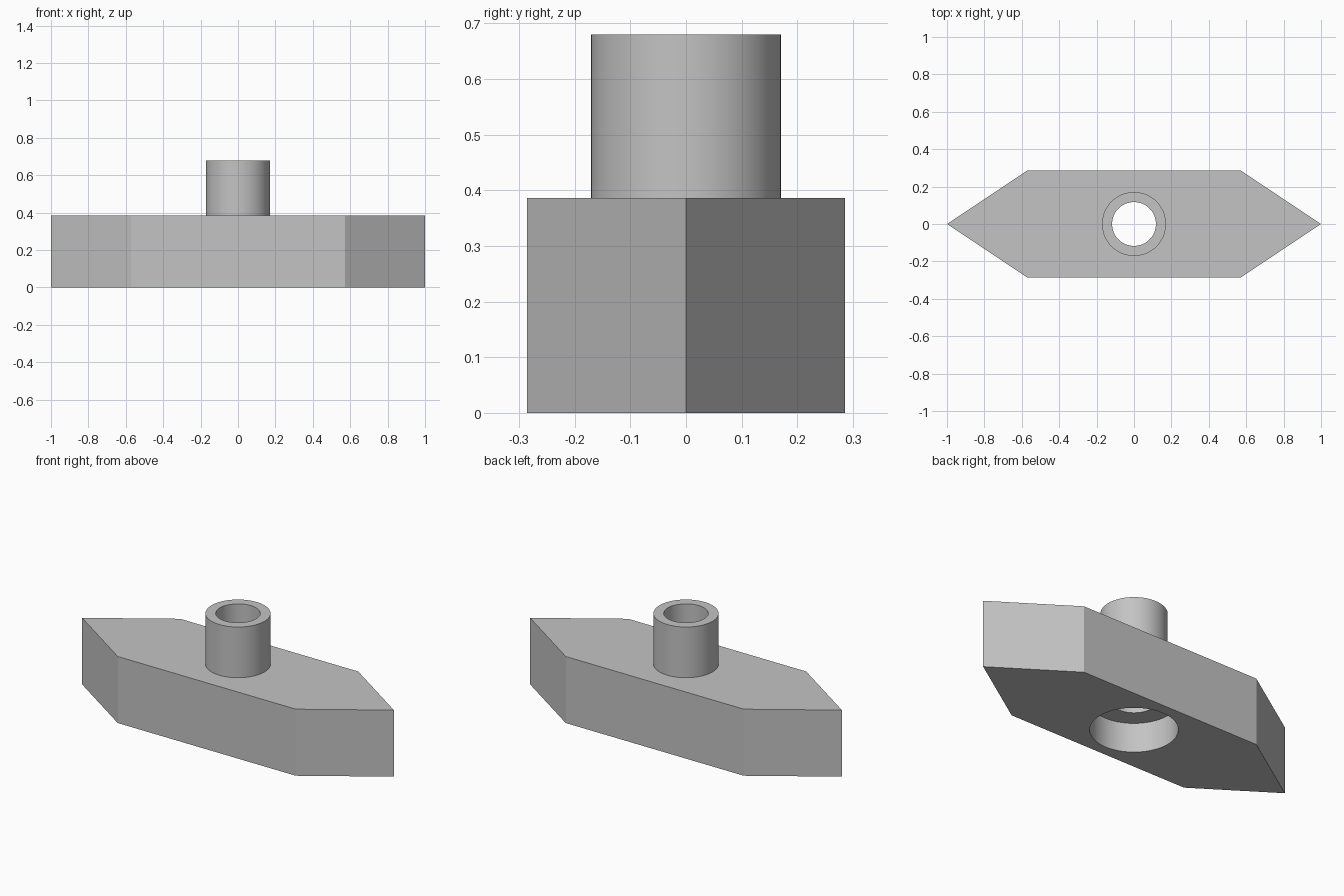
import bpy
import bmesh
import math

cube = bpy.data.objects.get("Cube")
if cube:
    bpy.data.objects.remove(cube, do_unlink=True)

HALF_LENGTH, SHOULDER, HALF_WIDTH = 1.0, 0.571, 0.286
BODY_TOP, COLLAR_TOP = 0.386, 0.68
COLLAR_R, BORE_R = 0.171, 0.117
RECESS_R, RECESS_TOP = 0.225, 0.168
SEGMENTS = 96

grey = bpy.data.materials.new("plain grey")
grey.use_nodes = True
grey.diffuse_color = (0.55, 0.55, 0.55, 1)
grey.node_tree.nodes["Principled BSDF"].inputs["Base Color"].default_value = grey.diffuse_color


def make_object(name, bm):
    mesh = bpy.data.meshes.new(name)
    bm.to_mesh(mesh)
    bm.free()
    mesh.materials.append(grey)
    obj = bpy.data.objects.new(name, mesh)
    bpy.context.collection.objects.link(obj)
    return obj


def lathe(name, profile):
    """Spin a (radius, z) profile around the z axis."""
    bm = bmesh.new()
    verts = [bm.verts.new((r, 0, z)) for r, z in profile]
    edges = [bm.edges.new(pair) for pair in zip(verts, verts[1:])]
    bmesh.ops.spin(bm, geom=verts + edges, cent=(0, 0, 0), axis=(0, 0, 1),
                   angle=math.tau, steps=SEGMENTS, use_merge=True)
    bmesh.ops.remove_doubles(bm, verts=bm.verts, dist=1e-5)
    bmesh.ops.recalc_face_normals(bm, faces=bm.faces)
    return make_object(name, bm)


def activate(obj):
    bpy.ops.object.select_all(action='DESELECT')
    obj.select_set(True)
    bpy.context.view_layer.objects.active = obj


# Pointed six-sided body
bm = bmesh.new()
outline = [(-HALF_LENGTH, 0), (-SHOULDER, -HALF_WIDTH), (SHOULDER, -HALF_WIDTH),
           (HALF_LENGTH, 0), (SHOULDER, HALF_WIDTH), (-SHOULDER, HALF_WIDTH)]
base = bm.faces.new([bm.verts.new((x, y, 0)) for x, y in outline])
top = bmesh.ops.extrude_face_region(bm, geom=[base], use_keep_orig=True)
bmesh.ops.translate(bm, vec=(0, 0, BODY_TOP),
                    verts=[v for v in top["geom"] if isinstance(v, bmesh.types.BMVert)])
bmesh.ops.recalc_face_normals(bm, faces=bm.faces)
body = make_object("body", bm)

# Through bore with a wider recess underneath
cutter = lathe("bore_cutter", [(0, -0.1), (RECESS_R, -0.1), (RECESS_R, RECESS_TOP),
                               (BORE_R, RECESS_TOP), (BORE_R, 1), (0, 1)])
cutter.hide_render = True
cut = body.modifiers.new("bore", 'BOOLEAN')
cut.operation = 'DIFFERENCE'
cut.solver = 'EXACT'
cut.object = cutter
activate(body)
bpy.ops.object.modifier_apply(modifier=cut.name)
bpy.data.objects.remove(cutter, do_unlink=True)

# Hollow collar, open where it meets the body
collar = lathe("collar", [(COLLAR_R, BODY_TOP), (COLLAR_R, COLLAR_TOP),
                          (BORE_R, COLLAR_TOP), (BORE_R, BODY_TOP)])

for obj in (body, collar):
    activate(obj)
    bpy.ops.object.shade_smooth_by_angle(angle=math.radians(30))
